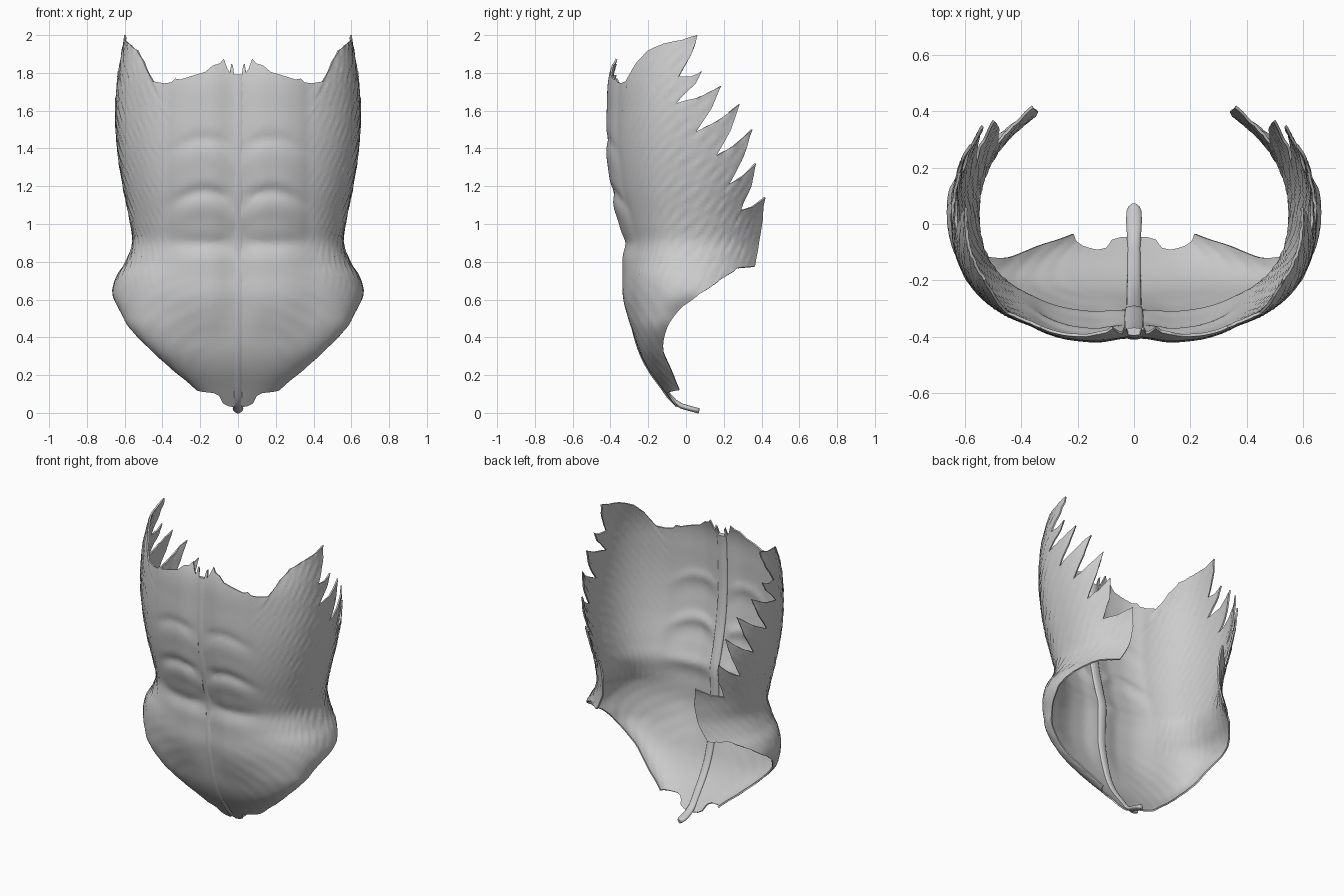
import bpy, bmesh
from math import sin, cos, asin, acos, pi, exp
from mathutils import Vector

cube = bpy.data.objects.get("Cube")
if cube:
    bpy.data.objects.remove(cube, do_unlink=True)

grey = bpy.data.materials.new("muscle_grey")
grey.use_nodes = True
COLOUR = (0.6, 0.6, 0.6, 1)
grey.diffuse_color = COLOUR
grey.node_tree.nodes["Principled BSDF"].inputs["Base Color"].default_value = COLOUR

# Torso sections: height, half width, front y, y of the widest point
SECTIONS = [
    (0.0, 0.13, -0.03, 0.02), (0.12, 0.22, -0.12, -0.035), (0.23, 0.35, -0.2, -0.08),
    (0.33, 0.46, -0.25, -0.12), (0.45, 0.575, -0.285, -0.1), (0.54, 0.625, -0.305, -0.04),
    (0.63, 0.665, -0.32, 0.05), (0.72, 0.645, -0.32, 0.05), (0.8, 0.595, -0.318, 0.05),
    (0.9, 0.56, -0.315, 0.05), (1.0, 0.57, -0.34, 0.05), (1.2, 0.61, -0.385, 0.05),
    (1.4, 0.64, -0.405, 0.05), (1.6, 0.65, -0.405, 0.05), (1.8, 0.635, -0.39, 0.05),
    (2.0, 0.6, -0.31, 0.05)]
POWER = 2.6      # squareness of the front half of a section


def section(z):
    """Smoothly interpolated half width, front y and side y."""
    z = min(max(z, 0), 2)
    last = len(SECTIONS) - 2
    i = next((k for k in range(last) if z < SECTIONS[k + 1][0]), last)
    p0, p1 = SECTIONS[max(i - 1, 0)], SECTIONS[i]
    p2, p3 = SECTIONS[i + 1], SECTIONS[min(i + 2, last + 1)]
    h = p2[0] - p1[0]
    f = (z - p1[0]) / h
    out = []
    for c in (1, 2, 3):
        m1 = (p2[c] - p0[c]) / (p2[0] - p0[0]) * h
        m2 = (p3[c] - p1[c]) / (p3[0] - p1[0]) * h
        d = p2[c] - p1[c]
        out.append(p1[c] + f * m1 + f * f * (3 * d - 2 * m1 - m2) + f ** 3 * (m1 + m2 - 2 * d))
    return out


def smooth(a, b, v):
    v = min(max((v - a) / (b - a), 0), 1)
    return v * v * (3 - 2 * v)


def back_depth(z):
    """Depth of the back half: the low flap curls in, the ribs run straighter."""
    return 0.435 + 0.105 * smooth(1.0, 1.4, z)


def by_x(x, z):
    """Outline point given by its sideways position on the front."""
    w = section(z)[0]
    return asin(min(x / w, 1) ** (POWER / 2)), z


def by_y(y, z):
    """Outline point given by its depth on the flank."""
    w, front, side = section(z)
    if y < side:
        return acos(min((side - y) / (side - front), 1) ** (POWER / 2)), z
    return pi / 2 + asin(min((y - side) / back_depth(z), 1)), z


def relief(t, x, z):
    """Bulging segmented belly muscle and slanting fibres on the flank."""
    belly = (1 - smooth(0.22, 0.42, x)) * smooth(0.35, 0.6, z)
    d = 0.018 * belly * smooth(0.02, 0.14, x)
    for line, depth, arch in ((1.43, 0.008, 0.06), (1.15, 0.014, 0.06), (0.9, 0.009, 0)):
        middle = line + arch * (sin(x * 9) - 0.6)
        d -= depth * belly * smooth(0.02, 0.1, x) * exp(-((z - middle) / 0.035) ** 2)
        d += depth / 2 * belly * exp(-((z - middle + 0.09) / 0.055) ** 2)
    d -= 0.003 * exp(-((x - 0.37) / 0.03) ** 2) * smooth(0.8, 1.0, z) * (t < 1.3)
    flank = smooth(0.33, 0.48, x) * smooth(0.55, 0.8, z)
    across = z - 0.7 * t
    wave = sin(71 * across + 3 * sin(4 * t)) * sin(19 * z + 5 * t) + 0.7 * sin(123 * across + 3 * sin(5 * z))
    low = sin(75 * (z + 0.25 * t)) * (1 - smooth(0.5, 0.8, z)) * smooth(0.1, 0.3, x)
    return d + 0.0022 * flank * wave + 0.001 * low


def surface(t, z):
    w, front, side = section(z)
    s, c = max(sin(t), 0), cos(t)
    if c > 0:
        x, y = w * s ** (2 / POWER), side - (side - front) * c ** (2 / POWER)
    else:
        x, y = w * s, side - back_depth(z) * c
    d = relief(t, x, z)
    return Vector((x + d * s, y - d * c, z))


def finish(ob):
    ob.data.materials.append(grey)
    bpy.ops.object.select_all(action='DESELECT')
    ob.select_set(True)
    bpy.context.view_layer.objects.active = ob
    bpy.ops.object.convert(target='MESH')
    bpy.ops.object.shade_smooth_by_angle(angle=0.9)


# Outline of one half: ragged upper edge
TOP = [(0.02, 1.785), (0.027, 1.84), (0.035, 1.85), (0.042, 1.8), (0.055, 1.82), (0.075, 1.875),
       (0.095, 1.85), (0.13, 1.84), (0.17, 1.805), (0.22, 1.79), (0.3, 1.765), (0.33, 1.77),
       (0.35, 1.75), (0.39, 1.745), (0.45, 1.755), (0.475, 1.8), (0.5, 1.86)]
outline = [by_x(*p) for p in TOP]
outline += [by_y(*p) for p in ((-0.2, 1.92), (-0.12, 1.955), (-0.02, 1.975))]

# Rib teeth, each as tip and the notch below it
TEETH = [((0.06, 2.0), (-0.04, 1.78)), ((0.085, 1.81), (-0.05, 1.64)),
         ((0.185, 1.73), (0.055, 1.49)), ((0.285, 1.635), (0.16, 1.36)),
         ((0.35, 1.5), (0.23, 1.21)), ((0.37, 1.32), (0.29, 1.07))]
for i, (tip, notch) in enumerate(TEETH):
    after = TEETH[i + 1][0] if i + 1 < len(TEETH) else (0.42, 1.14)
    mid_low = ((tip[0] + notch[0]) / 2 + 0.015, (tip[1] + notch[1]) / 2)
    mid_up = ((after[0] + notch[0]) / 2, (after[1] + notch[1]) / 2 - 0.015)
    outline += [by_y(*p) for p in (tip, mid_low, notch, mid_up)]

# Back flap, hip edge and lower edge
outline += [by_y(*p) for p in ((0.42, 1.14), (0.4, 1.02), (0.385, 0.9), (0.365, 0.775), (0.28, 0.77),
                               (0.175, 0.7), (0.07, 0.63))]
outline += [(pi / 2, 0.57 - 0.05 * k) for k in range(10)]
outline += [by_x(*p) for p in ((0.13, 0.105), (0.1, 0.09), (0.08, 0.05), (0.05, 0.035), (0.016, 0.03))]
outline += [by_x(0.016, 0.1 + 0.12 * k) for k in range(14)]

# Cut the flat outline into a fine grid, then wrap it around the torso
bm = bmesh.new()
face = bm.faces.new([bm.verts.new((t, z, 0)) for t, z in outline])
face.normal_update()
if face.normal.z < 0:
    face.normal_flip()
bmesh.ops.triangulate(bm, faces=[face])
reach = max(t for t, z in outline)
for axis, step, end in (((0, 1, 0), 0.018, 2), ((1, 0, 0), 0.03, reach)):
    for k in range(1, int(end / step) + 1):
        bmesh.ops.bisect_plane(bm, geom=bm.verts[:] + bm.edges[:] + bm.faces[:], dist=1e-5,
                               plane_co=Vector(axis) * step * k, plane_no=axis)
for v in bm.verts:
    v.co = surface(v.co.x, v.co.y)
bmesh.ops.remove_doubles(bm, verts=bm.verts[:], dist=0.0003)
mesh = bpy.data.meshes.new("abdominal_wall")
bm.to_mesh(mesh)
bm.free()
wall = bpy.data.objects.new("abdominal_wall", mesh)
bpy.context.collection.objects.link(wall)
shell = wall.modifiers.new("thickness", 'SOLIDIFY')
shell.thickness = 0.01
shell.offset = -1
wall.modifiers.new("other_half", 'MIRROR').use_mirror_merge = False
finish(wall)


# Central tendon: rounded band swept down the midline, ending in a tail
def band(name, path, thick):
    bm = bmesh.new()
    rings = []
    for i, (y, z, half) in enumerate(path):
        a, b = path[max(i - 1, 0)], path[min(i + 1, len(path) - 1)]
        along = Vector((0, b[0] - a[0], b[1] - a[1])).normalized()
        out = along.cross(Vector((1, 0, 0)))
        ring = []
        for k in range(16):
            angle = k * pi / 8
            ring.append(bm.verts.new(Vector((half * cos(angle), y, z)) + out * thick * sin(angle)))
        rings.append(ring)
    for r, s in zip(rings, rings[1:]):
        for k in range(16):
            bm.faces.new((r[k], r[k - 1], s[k - 1], s[k]))
    bm.faces.new(rings[0])
    bm.faces.new(rings[-1])
    bmesh.ops.recalc_face_normals(bm, faces=bm.faces[:])
    mesh = bpy.data.meshes.new(name)
    bm.to_mesh(mesh)
    bm.free()
    ob = bpy.data.objects.new(name, mesh)
    bpy.context.collection.objects.link(ob)
    finish(ob)


heights = [1.79 - 0.05 * k for k in range(34)]
path = [(section(z)[1] + 0.01, z, 0.024 + 0.01 * smooth(0.1, 1.2, z)) for z in heights]
path += [(-0.09, 0.09, 0.023), (-0.06, 0.058, 0.024), (-0.025, 0.037, 0.026), (0.01, 0.026, 0.028),
         (0.045, 0.017, 0.027), (0.062, 0.012, 0.02), (0.07, 0.01, 0.01)]
band("central_tendon", path, 0.014)
